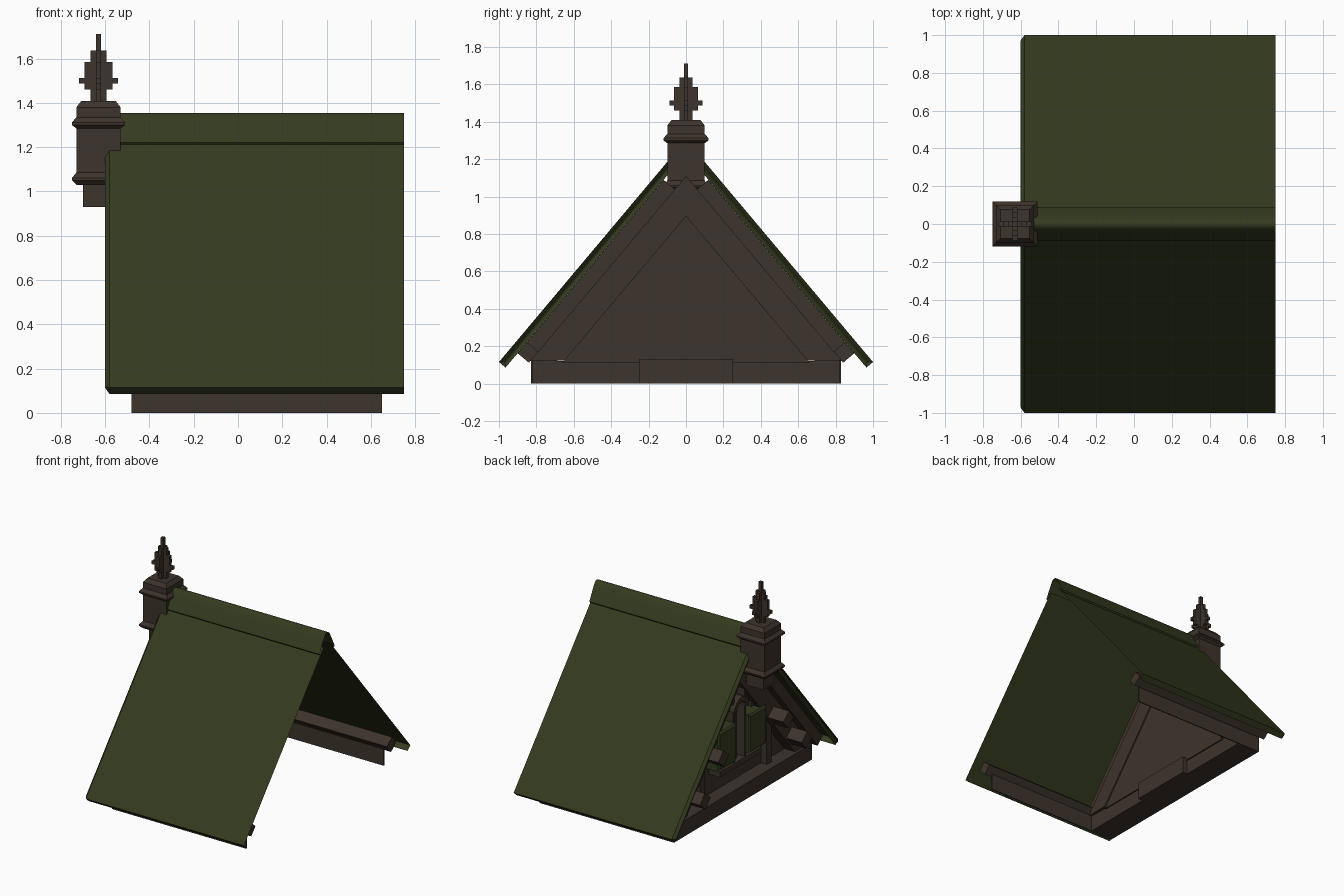
import bpy, bmesh, math

if "Cube" in bpy.data.objects:
    bpy.data.objects.remove(bpy.data.objects["Cube"])

def material(name, rgb):
    m = bpy.data.materials.new(name)
    m.diffuse_color = (*rgb, 1)
    m.use_nodes = True
    m.node_tree.nodes["Principled BSDF"].inputs["Base Color"].default_value = m.diffuse_color
    return m

GREEN = material("moss green", (0.034, 0.044, 0.0135))
BROWN = material("dark timber", (0.048, 0.033, 0.025))

def finish(name, bm, mat):
    me = bpy.data.meshes.new(name)
    bm.to_mesh(me)
    bm.free()
    me.materials.append(mat)
    ob = bpy.data.objects.new(name, me)
    bpy.context.collection.objects.link(ob)
    return ob

def extrude_x(name, pts, x0, x1, mat, bevel=0, drop=None):
    """Extrude a (y, z) outline along x; chamfer the x0 end; drop faces by a rule."""
    bm = bmesh.new()
    a = [bm.verts.new((x0, y, z)) for y, z in pts]
    b = [bm.verts.new((x1, y, z)) for y, z in pts]
    n = len(pts)
    cap = bm.faces.new(a)
    bm.faces.new(b[::-1])
    for i in range(n):
        j = (i + 1) % n
        bm.faces.new((a[i], b[i], b[j], a[j]))
    if bevel:
        bmesh.ops.bevel(bm, geom=list(cap.edges), offset=bevel, segments=1, affect='EDGES')
    bmesh.ops.recalc_face_normals(bm, faces=bm.faces)
    if drop:
        gone = [f for f in bm.faces if drop(f.normal)]
        bmesh.ops.delete(bm, geom=gone, context='FACES')
    return finish(name, bm, mat)

def box(name, x0, x1, y0, y1, z0, z1, mat=BROWN, bevel=0):
    return extrude_x(name, [(y0, z0), (y1, z0), (y1, z1), (y0, z1)], x0, x1, mat, bevel)

def pair(name, x0, x1, y0, y1, z0, z1, mat=BROWN, bevel=0):
    for tag, s in (("left", 1), ("right", -1)):
        box(name + "_" + tag, x0, x1, s * y0, s * y1, z0, z1, mat, bevel)

def square_loft(name, cx, rings, mat):
    """Stack square rings given as (half width, z)."""
    bm = bmesh.new()
    loops = [[bm.verts.new((cx + sx * h, sy * h, z))
              for sx, sy in ((-1, -1), (1, -1), (1, 1), (-1, 1))] for h, z in rings]
    bm.faces.new(loops[0])
    bm.faces.new(loops[-1])
    for lo, hi in zip(loops, loops[1:]):
        for i in range(4):
            j = (i + 1) % 4
            bm.faces.new((lo[i], lo[j], hi[j], hi[i]))
    bmesh.ops.recalc_face_normals(bm, faces=bm.faces)
    return finish(name, bm, mat)

SLOPE = 1.189
PITCH = math.atan(SLOPE)

def rake(s, top, bottom, y_top, y_bot, inner):
    """Outline of one sloped layer between two parallel roof lines."""
    k = max(inner - (y_top - y_bot), 0)
    pts = [(y_top, top - SLOPE * y_top), (y_bot, bottom - SLOPE * y_bot),
           (k, bottom - SLOPE * k), (inner, top - SLOPE * inner)]
    return [(s * y, z) for y, z in pts]

for tag, s in (("left", 1), ("right", -1)):
    # Roof sheets with turned-down eave and gable lips, open below and at the back
    extrude_x("roof_sheet_" + tag, rake(s, 1.304, 1.2325, 1.0, 0.965, 0.04), -0.60, 0.75, GREEN, 0.02,
              lambda n: n.x > 0.9 or (n.z < -0.5 and n.y * s < 0) or (n.y * s < -0.5 and n.z > 0))
    # Rafters of the gable
    extrude_x("gable_rafter_" + tag, rake(s, 1.232, 1.11, 0.90, 0.84, 0.12), -0.52, -0.30, BROWN)
    extrude_x("inner_rafter_" + tag, rake(s, 1.11, 0.895, 0.832, 0.65, 0.0), -0.46, -0.27, BROWN)
    # Eave plates and side boards run the length of the roof
    extrude_x("eave_plate_" + tag, rake(s, 1.232, 1.11, 0.90, 0.84, 0.85), -0.52, 0.70, BROWN)
    box("side_board_" + tag, -0.48, 0.65, s * 0.822, s * 0.83, 0, 0.125)
    # Slanted bracket ends under the gable roof
    for i, (cy, cz) in enumerate(((0.39, 0.50), (0.61, 0.26))):
        c, d, h = math.cos(PITCH), math.sin(PITCH), 0.045
        pts = [(s * (cy + u * c * h + v * d * h), cz - u * d * h + v * c * h)
               for u, v in ((-1, -1), (1, -1), (1, 1), (-1, 1))]
        extrude_x("bracket_end_%d_%s" % (i, tag), pts, -0.59, -0.38, BROWN)

# Rounded ridge cap, an open shell
cap = [(0.082, 1.212), (0.09, 1.222), (0.05, 1.300), (0.026, 1.343), (0.012, 1.353)]
outline = cap + [(0, 1.355)] + [(-y, z) for y, z in cap[::-1]]
ridge = extrude_x("ridge_cap", outline, -0.56, 0.75, GREEN,
                  drop=lambda n: abs(n.x) > 0.9 or n.z < -0.95)
bpy.context.view_layer.objects.active = ridge
ridge.select_set(True)
bpy.ops.object.shade_smooth_by_angle(angle=math.radians(60))
ridge.select_set(False)

# Gable base and wall
box("gable_base", -0.48, -0.29, -0.825, 0.825, 0, 0.12)
extrude_x("gable_wall", [(-0.66, 0.11), (0.66, 0.11), (0, 0.905)], -0.37, -0.28, BROWN)
box("inner_sill_block", -0.32, -0.25, -0.25, 0.25, 0, 0.13)

# Window timber
pair("lintel_end", -0.42, -0.35, 0.19, 0.32, 0.63, 0.67)
pair("gable_post", -0.42, -0.35, 0.37, 0.43, 0.12, 0.45)
pair("window_jamb", -0.45, -0.35, 0.058, 0.078, 0.30, 0.88)
box("window_mullion", -0.42, -0.35, -0.012, 0.012, 0.30, 0.74)
box("window_sill", -0.46, -0.35, -0.25, 0.25, 0.27, 0.31)

# Arched head over the window
arc = [math.pi * i / 8 for i in range(9)]
head = [(0.09 * math.cos(a), 0.70 + 0.09 * math.sin(a)) for a in arc]
head += [(0.055 * math.cos(a), 0.70 + 0.055 * math.sin(a)) for a in arc[::-1]]
extrude_x("window_arch", head, -0.47, -0.35, BROWN)

# Green shutters beside the window
pair("shutter", -0.48, -0.36, 0.08, 0.29, 0.33, 0.62, GREEN, 0.012)

# Ridge post with mouldings
PX = -0.63
square_loft("ridge_post", PX, [
    (0.07, 0.93), (0.07, 1.03), (0.10, 1.03), (0.12, 1.05), (0.12, 1.06), (0.10, 1.085),
    (0.10, 1.285), (0.12, 1.30), (0.12, 1.312), (0.10, 1.335), (0.10, 1.38), (0.078, 1.408)], BROWN)

# Finial of crossed stepped plates
T = 0.012
box("finial_spike", PX - T, PX + T, -T, T, 1.40, 1.71)
for i, (w, z0, z1) in enumerate(((0.036, 1.40, 1.637), (0.063, 1.46, 1.585), (0.088, 1.487, 1.512))):
    box("finial_plate_x_%d" % i, PX - w, PX + w, -T, T, z0, z1)
    box("finial_plate_y_%d" % i, PX - T, PX + T, -w, w, z0, z1)
